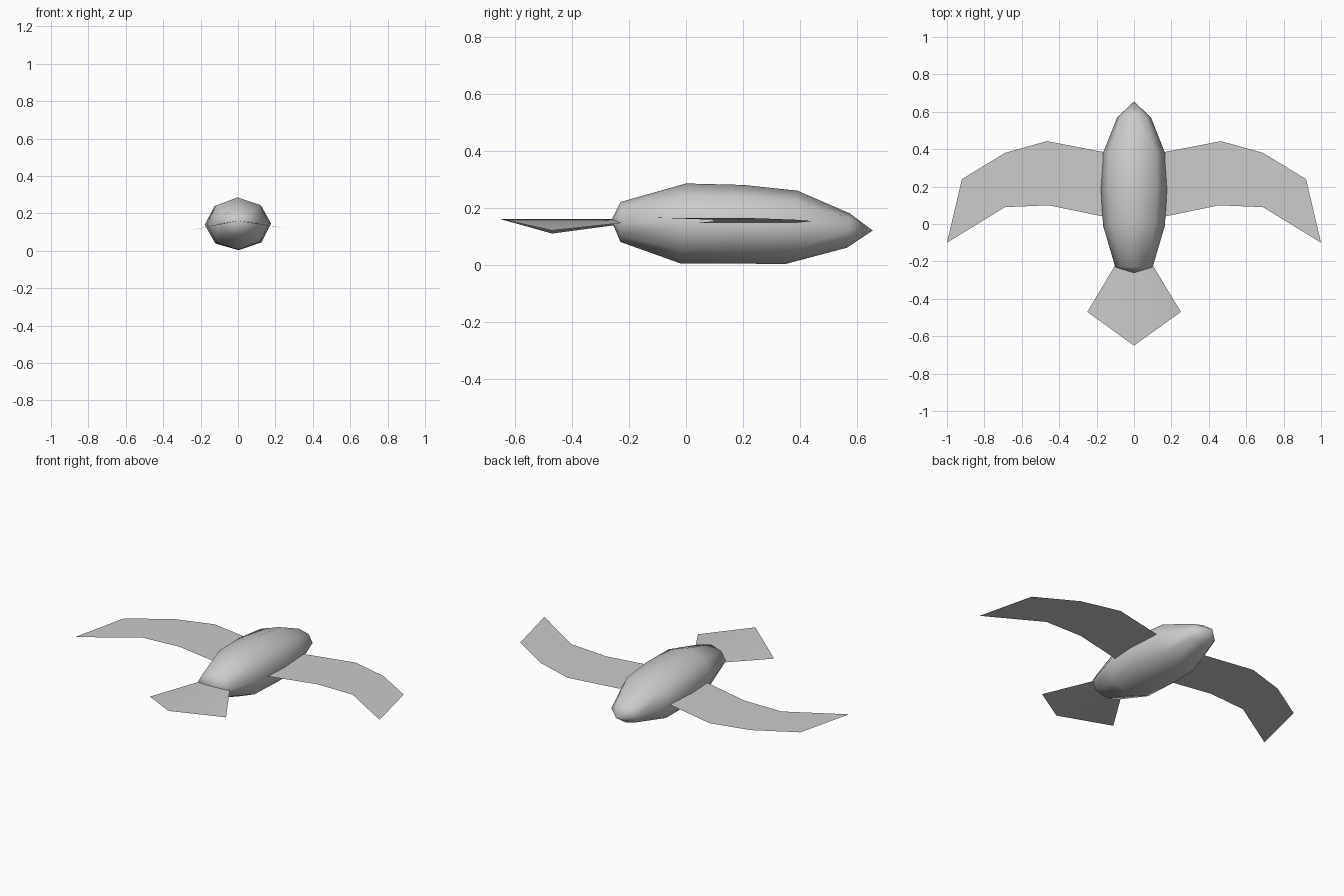
import bpy, bmesh, math

if "Cube" in bpy.data.objects:
    bpy.data.objects.remove(bpy.data.objects["Cube"])

grey = bpy.data.materials.new("plain grey")
grey.diffuse_color = (0.6, 0.6, 0.6, 1)
grey.use_nodes = True
grey.node_tree.nodes["Principled BSDF"].inputs["Base Color"].default_value = grey.diffuse_color

ROLL = 0.022  # the whole bird banks slightly to one side


def finish(name, verts, faces, angle):
    mesh = bpy.data.meshes.new(name)
    banked = [(x - ROLL * (z - 0.14), y, z + ROLL * x) for x, y, z in verts]
    mesh.from_pydata(banked, [], faces)
    mesh.materials.append(grey)
    obj = bpy.data.objects.new(name, mesh)
    bpy.context.collection.objects.link(obj)
    bpy.ops.object.select_all(action='DESELECT')
    obj.select_set(True)
    bpy.context.view_layer.objects.active = obj
    bpy.ops.object.shade_smooth_by_angle(angle=math.radians(angle))
    return obj


# Body: eight-sided rings (bottom y, top y, bottom z, top z, half width)
rings = [(-0.23, -0.23, 0.08, 0.22, 0.10),
         (-0.02, 0.00, 0.005, 0.285, 0.165),
         (0.17, 0.20, 0.004, 0.28, 0.177),
         (0.35, 0.39, 0.003, 0.26, 0.17),
         (0.565, 0.575, 0.06, 0.18, 0.09)]
N = 8
verts = []
for yb, yt, zb, zt, w in rings:
    for i in range(N):
        a = 2 * math.pi * i / N
        t = 0.5 + 0.5 * math.sin(a)
        verts.append((w * math.cos(a), yb + (yt - yb) * t, zb + (zt - zb) * t))
faces = []
for r in range(len(rings) - 1):
    for i in range(N):
        j = (i + 1) % N
        faces.append((r * N + i, r * N + j, r * N + N + j, r * N + N + i))
rear, beak = len(verts), len(verts) + 1
verts += [(0, -0.262, 0.155), (0, 0.655, 0.12)]
last = (len(rings) - 1) * N
for i in range(N):
    j = (i + 1) % N
    faces.append((rear, j, i))
    faces.append((beak, last + i, last + j))
body = finish("body", verts, faces, 60)
bm = bmesh.new()
bm.from_mesh(body.data)
bmesh.ops.recalc_face_normals(bm, faces=bm.faces)
bm.to_mesh(body.data)
bm.free()

# Wings: thin sheets, spans of (x, y) leading and trailing points
spans = [((0.165, 0.385), (0.165, 0.04)),
         ((0.465, 0.443), (0.455, 0.10)),
         ((0.69, 0.38), (0.69, 0.09)),
         ((0.92, 0.24), (1.0, -0.10))]
for side, name in ((1, "right_wing"), (-1, "left_wing")):
    verts = [(side * x, y, 0.143) for pair in spans for x, y in pair]
    faces = [(2 * k, 2 * k + 1, 2 * k + 3, 2 * k + 2)[::side] for k in range(3)]
    finish(name, verts, faces, 60)

# Tail: fan with a raised centre ridge
verts = [(0, -0.255, 0.16), (0, -0.65, 0.16),
         (0.10, -0.22, 0.145), (0.25, -0.47, 0.115),
         (-0.10, -0.22, 0.145), (-0.25, -0.47, 0.115)]
finish("tail", verts, [(0, 1, 3, 2), (0, 4, 5, 1)], 60)
